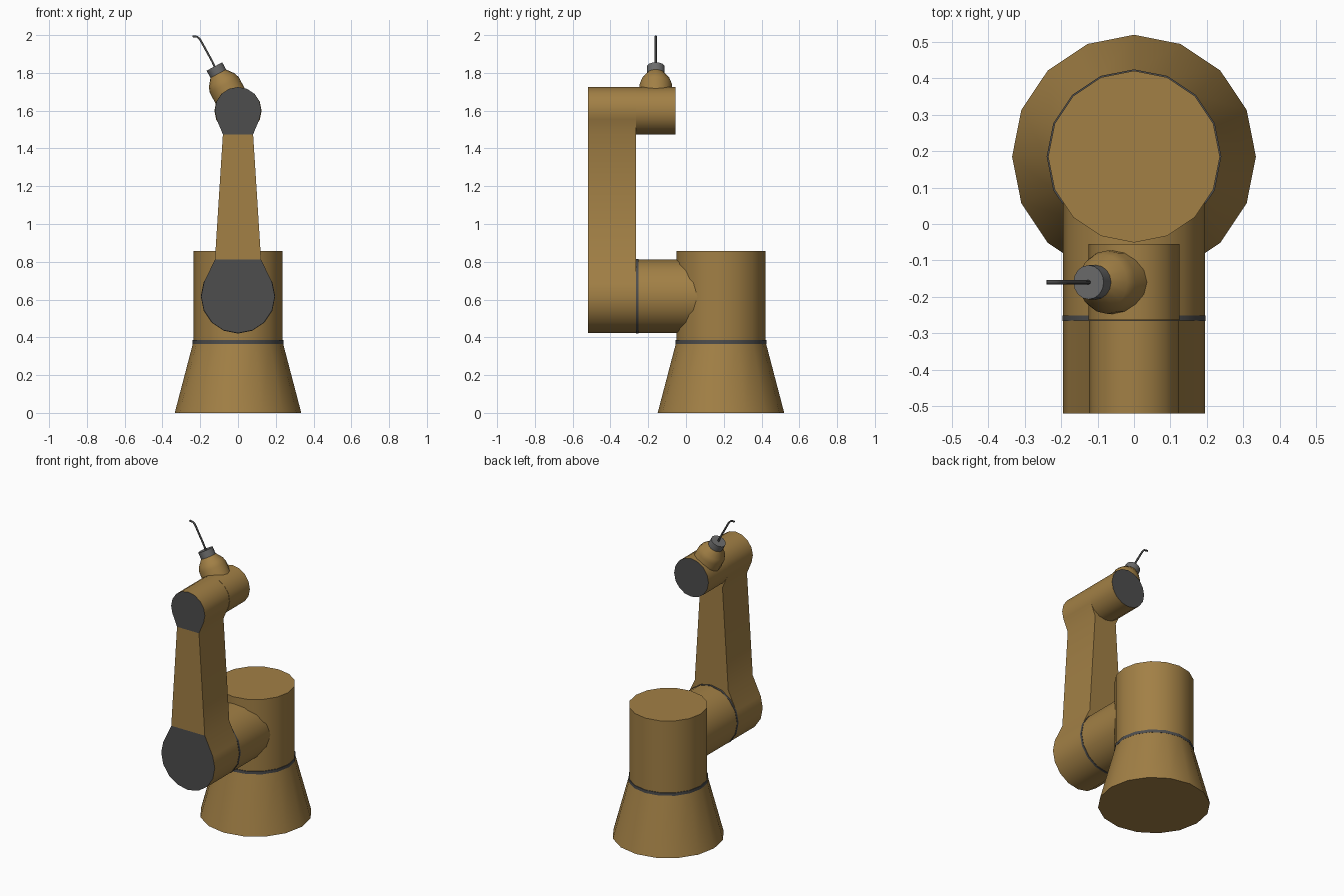
import bpy, bmesh
from math import sin, cos, pi, radians
from mathutils import Vector

if "Cube" in bpy.data.objects:
    bpy.data.objects.remove(bpy.data.objects["Cube"])


def material(name, rgb):
    m = bpy.data.materials.new(name)
    m.diffuse_color = (*rgb, 1)
    m.use_nodes = True
    m.node_tree.nodes["Principled BSDF"].inputs["Base Color"].default_value = m.diffuse_color
    return m


BRONZE = material("bronze", (0.36, 0.215, 0.06))
DARK = material("dark_grey", (0.075, 0.075, 0.075))
STEEL = material("steel", (0.15, 0.15, 0.15))


def finish(bm, name, mats):
    bmesh.ops.recalc_face_normals(bm, faces=bm.faces[:])
    me = bpy.data.meshes.new(name)
    bm.to_mesh(me)
    bm.free()
    for m in mats:
        me.materials.append(m)
    ob = bpy.data.objects.new(name, me)
    bpy.context.collection.objects.link(ob)
    bpy.ops.object.select_all(action='DESELECT')
    ob.select_set(True)
    bpy.context.view_layer.objects.active = ob
    bpy.ops.object.shade_smooth_by_angle(angle=radians(30))
    return ob


def lathe(name, origin, axis, rings, mat, end_mat=None, sides=16):
    """Turned solid: rings are (radius, distance along axis)."""
    o, a = Vector(origin), Vector(axis).normalized()
    u = Vector((0, 1, 0)) if abs(a.y) < 0.5 else Vector((0, 0, 1))
    v = a.cross(u)
    bm = bmesh.new()
    loops = [[bm.verts.new(o + a * t + (u * cos(2 * pi * i / sides) + v * sin(2 * pi * i / sides)) * r)
              for i in range(sides)] for r, t in rings]
    for p, q in zip(loops, loops[1:]):
        for i in range(sides):
            j = (i + 1) % sides
            bm.faces.new((p[i], p[j], q[j], q[i]))
    bm.faces.new(loops[0])
    bm.faces.new(loops[-1]).material_index = 1 if end_mat else 0
    return finish(bm, name, [mat] + ([end_mat] if end_mat else []))


# Base and turret
BASE = (0, 0.185, 0)
UP = (0, 0, 1)
lathe("base_foot", BASE, UP, [(0.335, 0), (0.239, 0.366)], BRONZE)
lathe("base_ring", BASE, UP, [(0.24, 0.366), (0.24, 0.385)], DARK)
lathe("turret", BASE, UP, [(0.236, 0.385), (0.236, 0.857)], BRONZE)

# Shoulder joint
BACK = (0, 1, 0)
lathe("shoulder", (0, 0, 0.617), BACK, [(0.195, -0.252), (0.195, 0.1)], BRONZE)
lathe("shoulder_ring", (0, 0, 0.617), BACK, [(0.197, -0.266), (0.197, -0.252)], DARK)

# Arm: one outline split into lower disc, bar and upper disc, extruded backwards
bm = bmesh.new()


def arc(cz, r, start, count):
    return [bm.verts.new((r * cos(start + i * pi / 8), -0.52, cz + r * sin(start + i * pi / 8)))
            for i in range(count)]


lower = arc(0.617, 0.195, -pi - pi / 8, 11)
upper = arc(1.602, 0.123, -pi / 8, 11)
bl, br, tr, tl = [bm.verts.new((x, -0.52, z)) for x, z in
                  ((-0.122, 0.812), (0.122, 0.812), (0.08, 1.475), (-0.08, 1.475))]
front = [bm.faces.new(lower + [br, bl]), bm.faces.new((bl, br, tr, tl)),
         bm.faces.new(upper + [tl, tr])]
ext = bmesh.ops.extrude_face_region(bm, geom=front, use_keep_orig=True)
bmesh.ops.translate(bm, vec=(0, 0.255, 0),
                    verts=[g for g in ext["geom"] if isinstance(g, bmesh.types.BMVert)])
for f in (front[0], front[2]):
    f.material_index = 1
finish(bm, "upper_arm", [BRONZE, DARK])

# Wrist joint with dark end cap
WRIST = (0, -0.16, 1.6)
lathe("wrist", (0, 0, 1.6), BACK, [(0.125, -0.264), (0.125, -0.055)], BRONZE, DARK)

# Tilted tool head, collar and bent wire
AIM = (-0.47, 0, 0.88)
lathe("tool_head", WRIST, AIM,
      [(0.087, 0.03), (0.087, 0.155), (0.077, 0.183), (0.047, 0.222)], BRONZE)
lathe("tool_collar", WRIST, AIM, [(0.047, 0.216), (0.047, 0.265)], STEEL)

cu = bpy.data.curves.new("tool_wire", 'CURVE')
cu.dimensions = '3D'
cu.bevel_depth = 0.006
cu.bevel_resolution = 1
cu.use_fill_caps = True
pts = [(-0.118, 1.82), (-0.136, 1.86), (-0.19, 1.958), (-0.203, 1.98), (-0.216, 1.991), (-0.24, 1.994)]
sp = cu.splines.new('POLY')
sp.points.add(len(pts) - 1)
for p, (x, z) in zip(sp.points, pts):
    p.co = (x, -0.16, z, 1)
cu.materials.append(DARK)
bpy.context.collection.objects.link(bpy.data.objects.new("tool_wire", cu))
